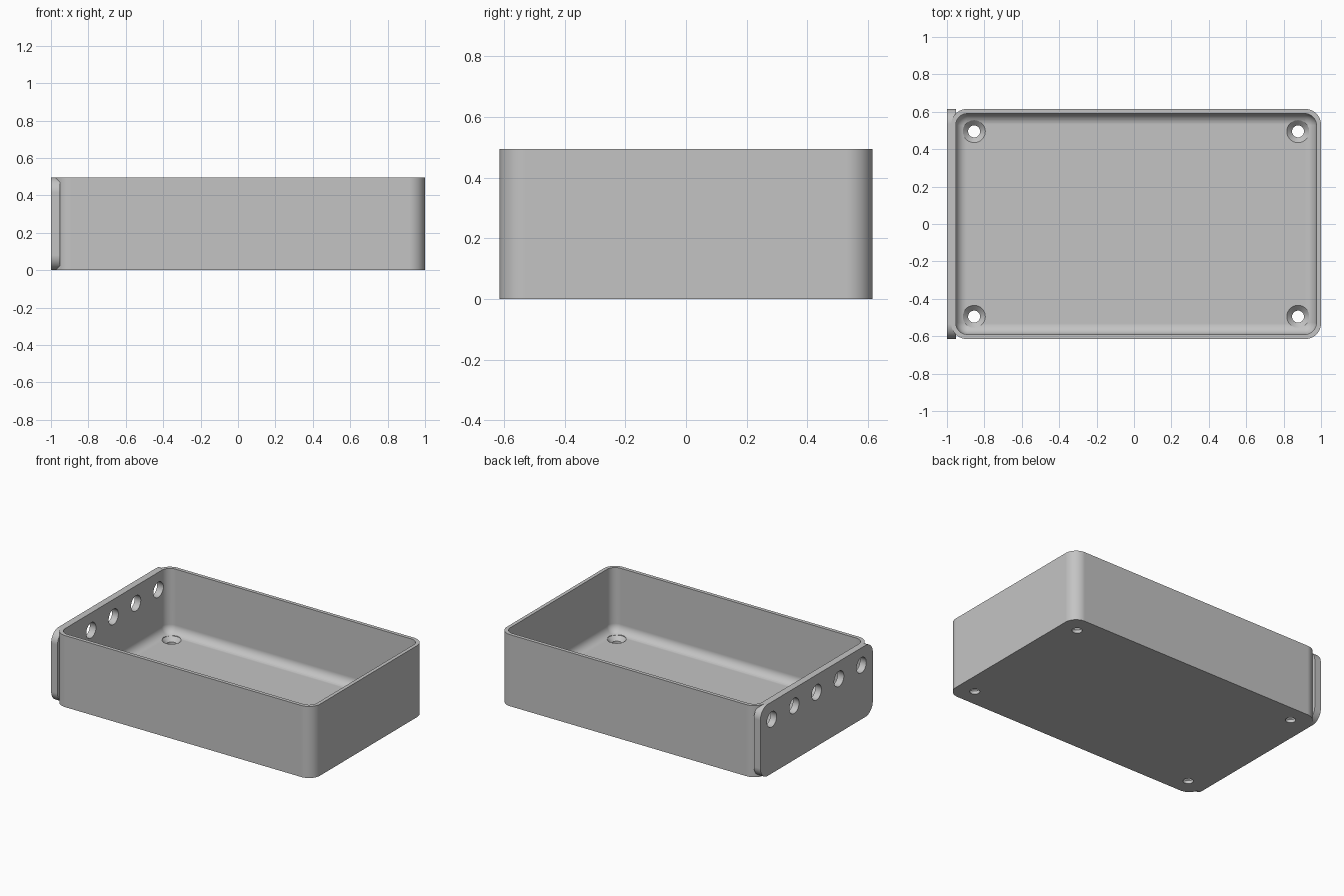
import bpy, bmesh, math

if "Cube" in bpy.data.objects:
    bpy.data.objects.remove(bpy.data.objects["Cube"], do_unlink=True)

HEIGHT, HALF_Y = 0.495, 0.615          # overall height and half depth
X0, X1 = -0.978, 1.0                   # tray ends
WALL, FLOOR = 0.025, 0.05
MID_X = (X0 + X1) / 2

grey = bpy.data.materials.new("plain_grey")
grey.use_nodes = True
grey.diffuse_color = (0.55, 0.55, 0.55, 1)
grey.node_tree.nodes["Principled BSDF"].inputs["Base Color"].default_value = grey.diffuse_color


def rounded_rect(a0, a1, b0, b1, r, n=12):
    """Counter-clockwise outline with rounded corners."""
    centres = [(a1 - r, b1 - r), (a0 + r, b1 - r), (a0 + r, b0 + r), (a1 - r, b0 + r)]
    return [(ca + r * math.cos(t), cb + r * math.sin(t))
            for q, (ca, cb) in enumerate(centres)
            for t in [(q + i / n) * math.pi / 2 for i in range(n + 1)]]


def circle(ca, cb, r, n=40):
    return [(ca + r * math.cos(2 * math.pi * i / n), cb + r * math.sin(2 * math.pi * i / n))
            for i in range(n)]


def loft(name, rings):
    """Closed solid through rings of 3D points."""
    bm = bmesh.new()
    loops = [[bm.verts.new(p) for p in ring] for ring in rings]
    for low, high in zip(loops, loops[1:]):
        for i in range(len(low)):
            j = (i + 1) % len(low)
            bm.faces.new((low[i], low[j], high[j], high[i]))
    bm.faces.new(loops[0][::-1])
    bm.faces.new(loops[-1])
    bmesh.ops.recalc_face_normals(bm, faces=bm.faces)
    mesh = bpy.data.meshes.new(name)
    bm.to_mesh(mesh)
    bm.free()
    mesh.materials.append(grey)
    ob = bpy.data.objects.new(name, mesh)
    bpy.context.collection.objects.link(ob)
    return ob


def along_z(outline, z):
    return [(a, b, z) for a, b in outline]


def along_x(outline, x):
    return [(x, a, b) for a, b in outline]


def combine(target, other, operation):
    """Apply a boolean and discard the second solid."""
    mod = target.modifiers.new(operation.lower(), "BOOLEAN")
    mod.operation, mod.object, mod.solver = operation, other, "EXACT"
    bpy.context.view_layer.objects.active = target
    bpy.ops.object.modifier_apply(modifier=mod.name)
    bpy.data.objects.remove(other, do_unlink=True)


# Tray body
outer = rounded_rect(X0, X1, -HALF_Y, HALF_Y, 0.085)
tray = loft("open_tray", [along_z(outer, z) for z in (0, HEIGHT)])

# Thick end plate with rounded corners
plate = rounded_rect(-HALF_Y, HALF_Y, 0, HEIGHT, 0.08)
combine(tray, loft("end_plate", [along_x(plate, x) for x in (-1, -0.951)]), "UNION")

# Cavity with a filleted floor
fillet, corner, steps = 0.058, 0.062, 8
rings = []
for i in range(steps + 1):
    t = i / steps * math.pi / 2
    inset = fillet * (1 - math.sin(t))
    d = WALL + inset
    outline = rounded_rect(X0 + d, X1 - d, d - HALF_Y, HALF_Y - d, corner - inset)
    rings.append(along_z(outline, FLOOR + fillet * (1 - math.cos(t))))
rings.append(along_z(outline, HEIGHT + 0.1))
combine(tray, loft("cavity_cutter", rings), "DIFFERENCE")

# Countersunk screw holes in the floor
for sx in (-1, 1):
    for sy in (-1, 1):
        profile = [(0.032, -0.05), (0.032, 0.022), (0.06, FLOOR), (0.06, FLOOR + 0.02)]
        hole = [along_z(circle(MID_X + sx * 0.866, sy * 0.495, r), z) for r, z in profile]
        combine(tray, loft("screw_cutter", hole), "DIFFERENCE")

# Row of round holes through the end plate
for k in range(-2, 3):
    ring = circle(k * 0.245, 0.374, 0.053)
    combine(tray, loft("port_cutter", [along_x(ring, x) for x in (-1.1, -0.9)]), "DIFFERENCE")

# Smooth curves, crisp edges
bpy.ops.object.select_all(action="DESELECT")
tray.select_set(True)
bpy.context.view_layer.objects.active = tray
bpy.ops.object.shade_smooth_by_angle(angle=math.radians(30))
weighted = tray.modifiers.new("weighted_normals", "WEIGHTED_NORMAL")
weighted.keep_sharp = True
